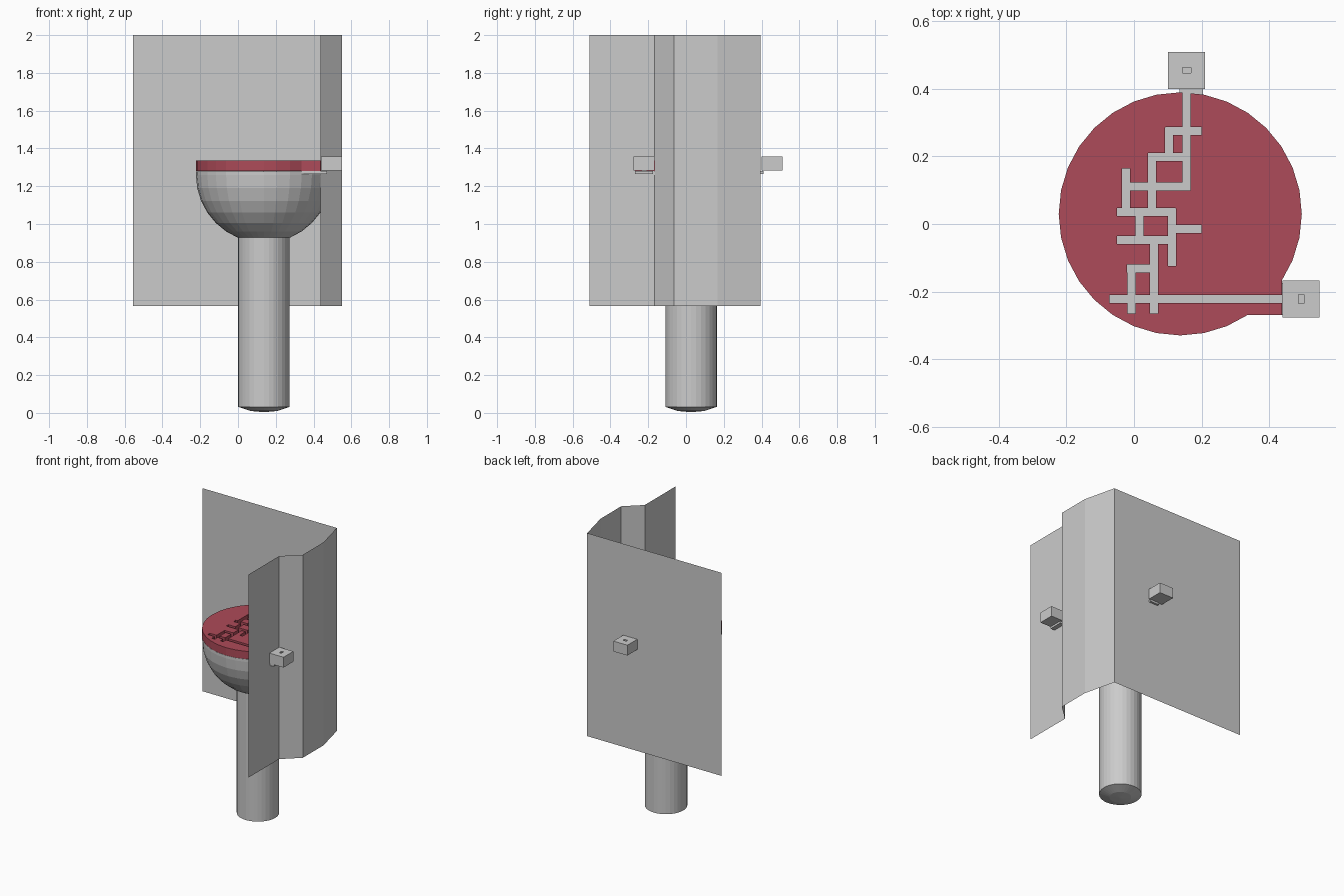
import bpy, bmesh, math

if "Cube" in bpy.data.objects:
    bpy.data.objects.remove(bpy.data.objects["Cube"])

CX, CY, R, SEG = 0.137, 0.03, 0.36, 32
RIM, TOP = 1.28, 1.335


def finish(name, bm, color=None):
    bmesh.ops.recalc_face_normals(bm, faces=bm.faces[:])
    me = bpy.data.meshes.new(name)
    bm.to_mesh(me)
    bm.free()
    ob = bpy.data.objects.new(name, me)
    bpy.context.collection.objects.link(ob)
    if color:
        mat = bpy.data.materials.new(name + "_colour")
        mat.diffuse_color = color
        mat.use_nodes = True
        mat.node_tree.nodes["Principled BSDF"].inputs["Base Color"].default_value = mat.diffuse_color
        me.materials.append(mat)
    return ob


def add_box(bm, x0, x1, y0, y1, z0, z1):
    vs = bmesh.ops.create_cube(bm, size=1)["verts"]
    for v in vs:
        v.co = ((x0 + x1) / 2 + v.co.x * (x1 - x0),
                (y0 + y1) / 2 + v.co.y * (y1 - y0),
                (z0 + z1) / 2 + v.co.z * (z1 - z0))


def box(name, *dims):
    bm = bmesh.new()
    add_box(bm, *dims)
    return finish(name, bm)


def lathe(name, profile, cx, cy, color=None):
    """Closed solid of revolution; profile ends are capped to the axis."""
    bm = bmesh.new()
    rings = []
    for r, z in profile:
        rings.append([bm.verts.new((cx + r * math.cos(math.tau * i / SEG),
                                    cy + r * math.sin(math.tau * i / SEG), z))
                      for i in range(SEG)])
    for a, b in zip(rings, rings[1:]):
        for i in range(SEG):
            j = (i + 1) % SEG
            bm.faces.new((a[i], a[j], b[j], b[i]))
    bm.faces.new(rings[0])
    bm.faces.new(rings[-1])
    return finish(name, bm, color)


def combine(target, tool, operation):
    mod = target.modifiers.new("bool", "BOOLEAN")
    mod.object, mod.operation, mod.solver = tool, operation, "EXACT"
    mod.use_self = True
    bpy.context.view_layer.objects.active = target
    bpy.ops.object.modifier_apply(modifier=mod.name)
    bpy.data.objects.remove(tool, do_unlink=True)


# Pedestal with shallow domed foot
lathe("pedestal", [(0.004, 0.004), (0.07, 0.01), (0.136, 0.032), (0.136, 0.95)], CX, 0.027)

# Hemispherical bowl with vertical lip; its flat top is the channel floor
bowl = [(R * math.cos(a), 1.26 - R * math.sin(a))
        for a in (math.pi / 32 * 2 * k for k in range(6, -1, -1))]
lathe("bowl", bowl + [(R, RIM - 0.001)], CX, CY)

# Red maze plate with a spout towards the side wall
plate = lathe("maze_plate", [(R, RIM), (R, TOP)], CX, CY, (0.42, 0.07, 0.1, 1))
combine(plate, box("spout", 0.30, 0.438, -0.27, -0.168, RIM, TOP), "UNION")

# Channels cut through the plate: runs along x (y, x0, x1) and along y (x, y0, y1)
W = 0.0118
along_x = [(0.275, 0.093, 0.20), (0.199, 0.042, 0.167), (0.111, -0.03, 0.167),
           (0.035, -0.05, 0.123), (-0.015, 0.105, 0.20), (-0.048, -0.05, 0.12),
           (-0.132, -0.02, 0.065), (-0.222, -0.073, 0.46)]
along_y = [(0.156, 0.10, 0.41), (0.104, 0.195, 0.286), (0.053, 0.03, 0.21),
           (-0.024, 0.03, 0.165), (0.112, -0.125, 0.046), (0.016, -0.055, 0.04),
           (0.059, -0.265, -0.04), (-0.008, -0.265, -0.121)]
runs = [(a, b, y - W, y + W) for y, a, b in along_x]
runs += [(x - W, x + W, a, b) for x, a, b in along_y]
for i, run in enumerate(runs):
    combine(plate, box("channel", *run, 1.2 - i * 0.001, 1.4 + i * 0.001), "DIFFERENCE")

# Grey floors carrying the channels through the walls
box("side_channel_floor", 0.337, 0.47, -0.27, -0.175, 1.266, RIM)
box("back_channel_floor", 0.135, 0.205, 0.36, 0.41, 1.266, RIM)

# Folded screen of single-sided panels
path = [(0.438, -0.51), (0.438, -0.166), (0.551, -0.063), (0.551, 0.168),
        (0.496, 0.395), (-0.555, 0.395)]
bm = bmesh.new()
low = [bm.verts.new((x, y, 0.565)) for x, y in path]
high = [bm.verts.new((x, y, 2.0)) for x, y in path]
for i in range(len(path) - 1):
    bm.faces.new((low[i], low[i + 1], high[i + 1], high[i]))
finish("wall_screen", bm)

# Port boxes outside the screen, each with a slot in the top
for name, x, y, sx, sy in (("back_port", 0.156, 0.455, 0.013, 0.008),
                           ("side_port", 0.495, -0.222, 0.008, 0.013)):
    port = box(name, x - 0.055, x + 0.055, y - 0.055, y + 0.055, 1.284, 1.357)
    combine(port, box("slot", x - sx, x + sx, y - sy, y + sy, 1.31, 1.4), "DIFFERENCE")
